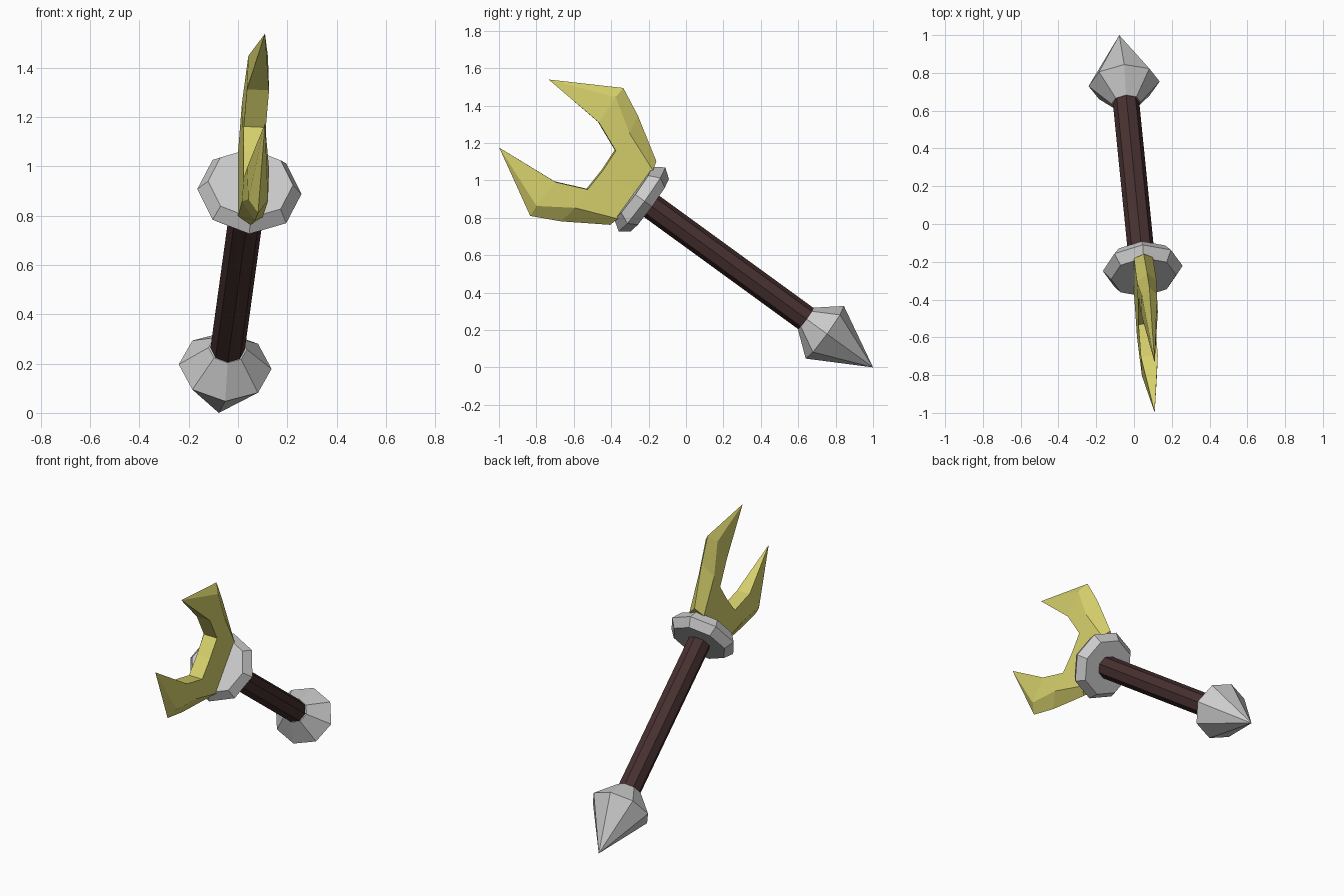
import bpy, bmesh, math
from mathutils import Matrix, Vector

if "Cube" in bpy.data.objects:
    bpy.data.objects.remove(bpy.data.objects["Cube"])

# Local frame: z runs along the staff from the spike tip, y across the fork, x through its thickness
along = Vector((0.081, -0.806, 0.586)).normalized()
across = Vector((0, 0.588, 0.809))
across = (across - along * across.dot(along)).normalized()
through = across.cross(along)
FRAME = Matrix((through, across, along)).transposed().to_4x4()
FRAME.translation = (-0.078, 1.0, 0.0)


def material(name, color):
    m = bpy.data.materials.new(name)
    m.diffuse_color = (*color, 1)
    m.use_nodes = True
    m.node_tree.nodes["Principled BSDF"].inputs["Base Color"].default_value = m.diffuse_color
    return m


def finish(name, bm, mat=None):
    me = bpy.data.meshes.new(name)
    bm.to_mesh(me)
    bm.free()
    ob = bpy.data.objects.new(name, me)
    ob.matrix_world = FRAME
    bpy.context.collection.objects.link(ob)
    if mat:
        me.materials.append(mat)
    return ob


def lathe(name, rings, mat=None, sides=8, squash=1.0):
    """Stack polygon rings (radius, distance); radius 0 closes to a point."""
    bm = bmesh.new()
    loops = []
    for r, z in rings:
        n = sides if r else 1
        loops.append([bm.verts.new((r * math.cos(2 * math.pi * i / sides),
                                    r * squash * math.sin(2 * math.pi * i / sides), z))
                      for i in range(n)])
    for lo, hi in zip(loops, loops[1:]):
        for i in range(sides):
            j = (i + 1) % sides
            if len(lo) == 1:
                bm.faces.new((lo[0], hi[j], hi[i]))
            else:
                bm.faces.new((lo[i], lo[j], hi[j], hi[i]))
    if len(loops[0]) > 1:
        bm.faces.new(loops[0][::-1])
    bm.faces.new(loops[-1])
    bmesh.ops.recalc_face_normals(bm, faces=bm.faces)
    return finish(name, bm, mat)


wood = material("dark_wood", (0.065, 0.03, 0.03))
gold = material("pale_gold", (0.68, 0.64, 0.15))

# Spike, shaft and collar
lathe("end_spike", [(0, 0), (0.189, 0.32), (0.078, 0.446)], squash=0.92)
lathe("shaft", [(0.07, 0.42), (0.07, 1.52)], wood)
lathe("collar", [(0.173, 1.48), (0.212, 1.532), (0.173, 1.59)])

# Fork: one quarter, mirrored through the thickness and across the prongs
P = {
    "base": (0.05, 0, 1.57), "base_mid": (0, 0, 1.57),
    "side1": (0.05, 0.16, 1.58), "ridge1": (0, 0.21, 1.59),
    "crotch": (0.045, 0, 1.797), "crotch_mid": (0, 0, 1.797),
    "in2": (0.045, 0.128, 1.803), "in2_mid": (0, 0.128, 1.803),
    "side2": (0.052, 0.247, 1.80), "ridge2": (0, 0.35, 1.815),
    "in3": (0.045, 0.197, 1.965), "in3_mid": (0, 0.197, 1.965),
    "side3": (0.04, 0.36, 1.972), "ridge3": (0, 0.423, 1.965),
    "tip": (0, 0.225, 2.315),
}
FACES = [
    "base side1 side2 in2 crotch", "in2 side2 side3 in3", "in3 side3 tip",
    "side1 ridge1 ridge2 side2", "side2 ridge2 ridge3 side3", "side3 ridge3 tip",
    "crotch in2 in2_mid crotch_mid", "in2 in3 in3_mid in2_mid", "in3 tip in3_mid",
    "base_mid ridge1 side1 base",
]
bm = bmesh.new()
verts = {k: bm.verts.new(co) for k, co in P.items()}
for f in FACES:
    bm.faces.new([verts[k] for k in f.split()])
fork = finish("fork_blade", bm, gold)
mirror = fork.modifiers.new("mirror", 'MIRROR')
mirror.use_axis = (True, True, False)
mirror.merge_threshold = 0.0005
